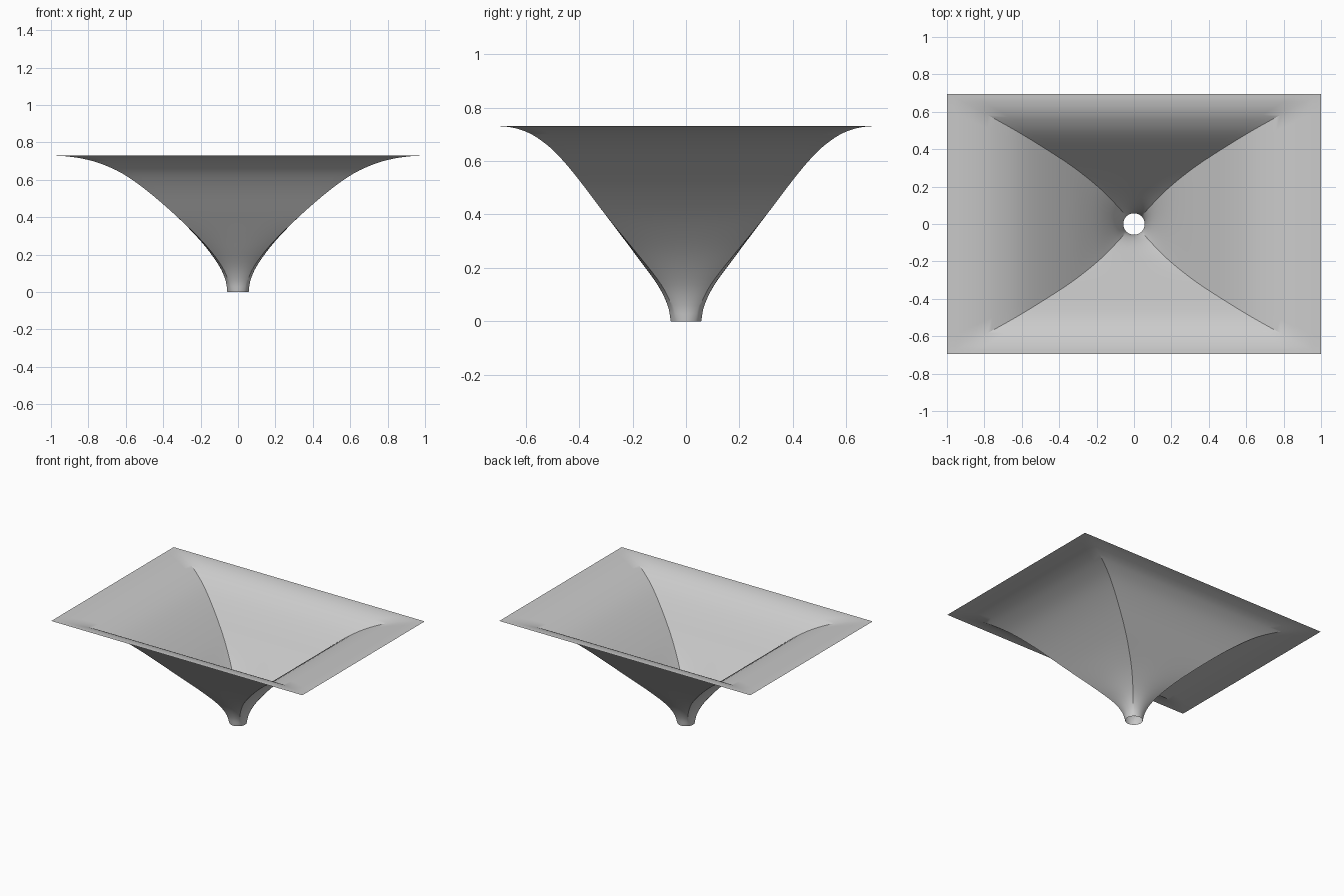
import bpy
import math
from mathutils import Vector

cube = bpy.data.objects.get("Cube")
if cube:
    bpy.data.objects.remove(cube, do_unlink=True)

# Flare profile: height, half width, half depth
PROFILE = [Vector(p) for p in (
    (0, .057, .057), (.06, .066, .069), (.137, .099, .107), (.24, .172, .182),
    (.34, .262, .257), (.436, .362, .33), (.55, .497, .417), (.635, .62, .492),
    (.687, .735, .557), (.713, .83, .608), (.726, .92, .656), (.73, 1, .696))]
STEPS = 4     # rings between profile points
SIDE = 16     # segments along each side of a section
MORPH = .42   # height at which the section has become a rectangle


def smooth_path(points, steps):
    """Catmull-Rom curve through the points."""
    ends = [2 * points[0] - points[1]] + points + [2 * points[-1] - points[-2]]
    path = []
    for p0, p1, p2, p3 in zip(ends, ends[1:], ends[2:], ends[3:]):
        for i in range(steps):
            t = i / steps
            path.append(p1 + (p2 - p0) * t / 2
                        + (p0 - 2.5 * p1 + 2 * p2 - p3 / 2) * t ** 2
                        + (1.5 * (p1 - p2) + (p3 - p0) / 2) * t ** 3)
    return path + [points[-1]]


def section(z, a, b):
    """Ring that changes from round at the throat to a sharp rectangle."""
    k = 1 - (1 - min(1, z / MORPH)) ** 2
    ring = []
    for quarter in range(4):
        c, s = ((1, 0), (0, 1), (-1, 0), (0, -1))[quarter]
        for i in range(SIDE):
            u = 2 * i / SIDE - 1
            ang = u * math.pi / 4
            p = Vector((math.cos(ang), math.sin(ang))).lerp(Vector((1, u)), k)
            ring.append((a * (c * p.x - s * p.y), b * (s * p.x + c * p.y), z))
    return ring


# Horn shell: open at throat and mouth
path = smooth_path(PROFILE, STEPS)
verts = [v for p in path for v in section(*p)]
n = 4 * SIDE
faces = [(r * n + i, (r + 1) * n + i, (r + 1) * n + (i + 1) % n, r * n + (i + 1) % n)
         for r in range(len(path) - 1) for i in range(n)]
mesh = bpy.data.meshes.new("horn_flare")
mesh.from_pydata(verts, [], faces)
horn = bpy.data.objects.new("horn_flare", mesh)
bpy.context.collection.objects.link(horn)

# Smooth walls with crisp corner seams
bpy.ops.object.select_all(action='DESELECT')
horn.select_set(True)
bpy.context.view_layer.objects.active = horn
bpy.ops.object.shade_smooth_by_angle(angle=math.radians(30))

# Plain grey
grey = bpy.data.materials.new("light_grey")
grey.use_nodes = True
grey.diffuse_color = (.6, .6, .6, 1)
grey.node_tree.nodes["Principled BSDF"].inputs["Base Color"].default_value = (.6, .6, .6, 1)
mesh.materials.append(grey)
